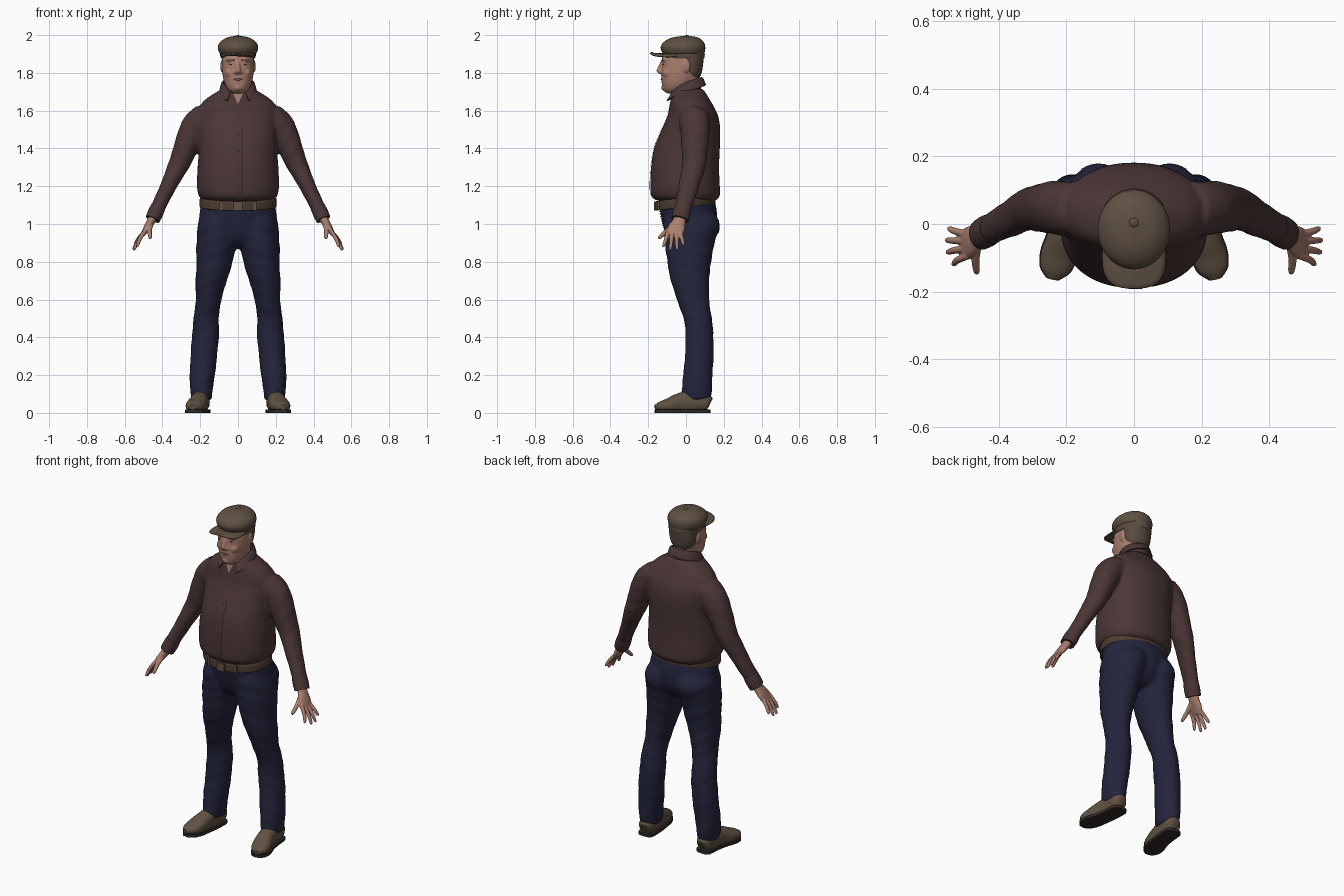
import bpy, bmesh, math
from mathutils import Vector, Matrix

if "Cube" in bpy.data.objects:
    bpy.data.objects.remove(bpy.data.objects["Cube"])


def material(name, r, g, b):
    m = bpy.data.materials.new(name)
    m.use_nodes = True
    m.diffuse_color = (r, g, b, 1)
    node = m.node_tree.nodes["Principled BSDF"]
    node.inputs["Base Color"].default_value = (r, g, b, 1)
    node.inputs["Roughness"].default_value = 0.8
    return m


SHIRT = material("maroon cloth", .07, .036, .036)
SEAM = material("dark seam", .03, .016, .016)
DENIM = material("navy denim", .017, .018, .045)
SKIN = material("skin", .40, .21, .155)
LIP = material("lip", .27, .12, .09)
CAP = material("brown tweed", .115, .08, .055)
SHOE = material("brown leather", .12, .085, .055)
SOLE = material("dark rubber", .03, .022, .018)
BELT = material("belt leather", .075, .045, .03)
HAIR = material("brown hair", .10, .07, .05)


def smooth_path(rings, steps):
    """Catmull-Rom interpolation through tuples of any length."""
    out = []
    for i in range(len(rings) - 1):
        p0, p1, p2 = rings[max(i - 1, 0)], rings[i], rings[i + 1]
        p3 = rings[min(i + 2, len(rings) - 1)]
        for s in range(steps):
            t = s / steps
            out.append([b + t * ((c - a) + t * ((2 * a - 5 * b + 4 * c - d)
                        + t * (3 * b - a - 3 * c + d))) / 2
                        for a, b, c, d in zip(p0, p1, p2, p3)])
    return out + [list(rings[-1])]


def loft(bm, rings, ref=None, power=2.0, sides=32, steps=5, mirror=False, folds=0, low=None, high=None):
    """Skin rings (x, y, z, r1, r2); with ref they stand square to the path."""
    path = smooth_path(rings, steps)
    for s in (1, -1) if mirror else (1,):
        loops = []
        for i, (x, y, z, r1, r2) in enumerate(path):
            u, v = Vector((1, 0, 0)), Vector((0, 1, 0))
            if ref:
                a, b = path[max(i - 1, 0)], path[min(i + 1, len(path) - 1)]
                t = (Vector(b[:3]) - Vector(a[:3])).normalized()
                v = Vector(ref)
                v = (v - t * v.dot(t)).normalized()
                u = v.cross(t)
            loop = []
            for k in range(sides):
                a = math.tau * k / sides
                c, d = math.cos(a), math.sin(a)
                w = 1 + folds * math.sin(z * 60 + a * 2) * math.sin(z * 23 + a)
                p = Vector((x, y, z)) + w * (
                    u * max(r1, .001) * math.copysign(abs(c) ** (2 / power), c)
                    + v * max(r2, .001) * math.copysign(abs(d) ** (2 / power), d))
                if low is not None:
                    p.z = min(max(p.z, low), high)
                loop.append(bm.verts.new((p.x * s, p.y, p.z)))
            loops.append(loop)
        for a, b in zip(loops, loops[1:]):
            for k in range(sides):
                n = (k + 1) % sides
                bm.faces.new((a[k], a[n], b[n], b[k]))
        bm.faces.new(loops[0][::-1])
        bm.faces.new(loops[-1])


def ball(bm, loc, scale, mirror=False):
    for s in (1, -1) if mirror else (1,):
        m = Matrix.Translation((loc[0] * s, loc[1], loc[2])) @ Matrix.Diagonal((*scale, 1))
        bmesh.ops.create_uvsphere(bm, u_segments=20, v_segments=12, radius=1, matrix=m)


def finish(bm, name, mat, voxel=0, relax=4, modifiers=()):
    """Turn a bmesh into a smooth object, optionally fusing its parts."""
    bmesh.ops.recalc_face_normals(bm, faces=bm.faces)
    me = bpy.data.meshes.new(name)
    bm.to_mesh(me)
    bm.free()
    me.materials.append(mat)
    ob = bpy.data.objects.new(name, me)
    bpy.context.scene.collection.objects.link(ob)
    if voxel:
        r = ob.modifiers.new("fuse", 'REMESH')
        r.mode, r.voxel_size = 'VOXEL', voxel
        ob.modifiers.new("relax", 'SMOOTH').iterations = relax
    for kind, settings in modifiers:
        m = ob.modifiers.new(kind, kind)
        for key, value in settings.items():
            setattr(m, key, value)
    if ob.modifiers:
        bpy.context.view_layer.update()
        dg = bpy.context.evaluated_depsgraph_get()
        baked = bpy.data.meshes.new_from_object(ob.evaluated_get(dg))
        ob.modifiers.clear()
        ob.data = baked
    ob.data.polygons.foreach_set("use_smooth", [True] * len(ob.data.polygons))
    ob.data.set_sharp_from_angle(angle=math.radians(50))
    return ob


def simple(name, mat, rings, **kw):
    bm = bmesh.new()
    loft(bm, rings, **kw)
    return finish(bm, name, mat)


def patch(name, mat, target, x, half, z0, z1, front=True, taper=False, mirror=False, lift=.003):
    """Thin cloth plate laid onto the front or back of a garment."""
    bm = bmesh.new()
    y = -.4 if front else .4
    for s in (1, -1) if mirror else (1,):
        rows = []
        for i in range(25):
            t = i / 24
            w = half * (t if taper else 1)
            rows.append([bm.verts.new((s * x + w * k / 4, y, z0 + (z1 - z0) * t)) for k in range(-4, 5)])
        for a, b in zip(rows, rows[1:]):
            for k in range(8):
                bm.faces.new((a[k], a[k + 1], b[k + 1], b[k]))
    wrap = dict(target=target, wrap_method='PROJECT', use_project_y=True, use_project_z=False,
                use_positive_direction=front, use_negative_direction=not front, offset=lift)
    return finish(bm, name, mat, modifiers=[('SHRINKWRAP', wrap)])


# Shirt: trunk fused with both sleeves
bm = bmesh.new()
loft(bm, [(0, 0, 1.125, .185, .16), (0, -.003, 1.15, .208, .182), (0, -.005, 1.2, .217, .184),
          (0, -.005, 1.3, .214, .18), (0, .005, 1.4, .207, .174), (0, .026, 1.5, .21, .155),
          (0, .036, 1.57, .215, .135), (0, .03, 1.62, .205, .118), (0, .022, 1.66, .172, .103),
          (0, .015, 1.69, .128, .092), (0, .01, 1.715, .085, .08)], power=2.2, sides=48)
loft(bm, [(.17, .045, 1.575, .07, .08), (.222, .047, 1.52, .077, .08), (.27, .048, 1.42, .066, .072),
          (.315, .042, 1.31, .055, .062), (.362, .018, 1.215, .044, .055), (.405, -.005, 1.125, .039, .048),
          (.445, -.028, 1.04, .036, .043)], ref=(0, 1, 0), mirror=True, folds=.03)
shirt = finish(bm, "shirt", SHIRT, voxel=.009, relax=5)
simple("sleeve_cuffs", SHIRT, [(.42, -.014, 1.095, .038, .046), (.436, -.022, 1.06, .041, .048),
                               (.452, -.031, 1.025, .039, .046)], ref=(0, 1, 0), mirror=True)
patch("button_placket", SHIRT, shirt, 0, .02, 1.14, 1.65)
patch("placket_edge", SEAM, shirt, .021, .003, 1.14, 1.5, lift=.004)
patch("throat_opening", SKIN, shirt, 0, .036, 1.635, 1.712, taper=True, lift=.005)
for i in range(5):
    patch("button", SEAM, shirt, 0, .005, 1.2 + i * .09, 1.21 + i * .09, lift=.006)

# Collar: folded band, open at the throat, with two points
bm = bmesh.new()
rows = []
for i in range(41):
    a = math.radians(-152 + 304 * i / 40)
    k = abs(a) / math.radians(152)
    tip = max(0, k - .7) / .3
    x, y = math.sin(a), math.cos(a)
    r = .096 * (1 + .25 * tip)
    rows.append([bm.verts.new(p) for p in (
        (.074 * x, .074 * y, 1.70 - .03 * k),
        (.079 * x, .004 + .079 * y, 1.775 - .075 * k * k),
        (.086 * x, .004 + .086 * y, 1.768 - .072 * k * k),
        (r * x, .006 + r * y, 1.738 - .056 * k - .03 * tip))])
for a, b in zip(rows, rows[1:]):
    for k in range(3):
        bm.faces.new((a[k], a[k + 1], b[k + 1], b[k]))
finish(bm, "collar", SHIRT, modifiers=[('SOLIDIFY', dict(thickness=.007, offset=0))])

# Trousers: hips fused with both legs
bm = bmesh.new()
loft(bm, [(0, .003, 1.13, .19, .148), (0, .014, 1.06, .203, .15), (0, .022, .98, .208, .14),
          (0, .02, .92, .19, .115), (0, .02, .885, .12, .08), (0, .02, .87, .03, .03)], sides=48)
loft(bm, [(.09, .02, 1.07, .09, .12), (.1, .028, 1.0, .112, .148), (.112, .021, .9, .108, .132),
          (.125, .016, .8, .096, .116), (.141, .022, .7, .083, .102), (.156, .037, .6, .068, .086),
          (.168, .062, .5, .067, .075), (.173, .072, .4, .072, .074), (.181, .07, .3, .07, .076),
          (.189, .063, .2, .067, .078), (.194, .055, .1, .057, .081), (.192, .052, .068, .052, .078)],
     mirror=True, folds=.025)
trousers = finish(bm, "trousers", DENIM, voxel=.009, relax=5)
patch("fly", DENIM, trousers, .012, .016, .95, 1.07)
patch("back_pockets", DENIM, trousers, .1, .055, .95, 1.05, front=False, mirror=True)

# Belt dips towards the front
belt = simple("belt", BELT, [(0, -.003, 1.09, .2, .155), (0, -.003, 1.095, .203, .159),
                             (0, -.003, 1.13, .203, .159), (0, -.003, 1.14, .198, .155)], sides=48)
for v in belt.data.vertices:
    v.co.z += .12 * v.co.y
bm = bmesh.new()
for x, w in ((0, .05), (-.09, .014), (.09, .014)):
    y = -.006 - .159 * math.sqrt(1 - (x / .203) ** 2)
    m = Matrix.Translation((x, y, 1.095)) @ Matrix.Diagonal((w, .01, .048, 1))
    bmesh.ops.create_cube(bm, size=1, matrix=m)
finish(bm, "buckle_and_loops", SHOE)

# Shoes and soles follow one footprint path, heel to toe
foot = [(.192, .128, .05, .018, .025), (.193, .11, .055, .042, .045), (.198, .03, .06, .046, .058),
        (.208, -.035, .052, .048, .052), (.222, -.09, .04, .053, .038), (.234, -.135, .034, .043, .026),
        (.24, -.163, .03, .016, .012)]
simple("shoes", SHOE, foot, ref=(0, 0, 1), power=2.3, mirror=True, low=.015, high=.2)
soles = [(x, y, .009, r + .003, .03) for x, y, z, r, h in foot]
simple("soles", SOLE, soles, ref=(0, 0, 1), power=5, mirror=True, low=0, high=.017)

# Hands: palm, four fingers and thumb
bm = bmesh.new()
loft(bm, [(.438, -.026, 1.06, .024, .031), (.46, -.036, 1.015, .022, .034),
          (.482, -.05, .98, .018, .045), (.503, -.062, .945, .011, .044)], ref=(0, 1, 0), mirror=True)
for y, tx, ty, tz in ((-.094, .532, -.118, .885), (-.072, .549, -.083, .868),
                      (-.05, .551, -.048, .87), (-.03, .545, -.014, .892)):
    loft(bm, [(.49, y, .965, .011, .011), ((.5 + tx) / 2 + .004, (y + ty) / 2, (.955 + tz) / 2, .0105, .0105),
              (tx, ty, tz, .008, .008), (tx + .002, ty, tz - .005, .003, .003)],
         ref=(0, 1, 0), sides=12, mirror=True)
loft(bm, [(.46, -.05, 1.005, .014, .014), (.468, -.1, .965, .0125, .0125), (.465, -.138, .93, .01, .01),
          (.463, -.146, .921, .004, .004)], ref=(1, 0, 0), sides=12, mirror=True)
finish(bm, "hands", SKIN, voxel=.0035, relax=2)

# Head: skull, neck, nose, brow, cheeks and ears
bm = bmesh.new()
loft(bm, [(0, -.06, 1.69, .025, .035), (0, -.058, 1.705, .048, .06), (0, -.045, 1.735, .068, .082),
          (0, -.032, 1.775, .079, .099), (0, -.028, 1.82, .084, .103), (0, -.022, 1.88, .084, .105),
          (0, -.015, 1.94, .07, .09)], power=2.2)
loft(bm, [(0, .02, 1.6, .07, .07), (0, .008, 1.7, .067, .07), (0, 0, 1.8, .066, .072)])
loft(bm, [(0, -.122, 1.865, .012, .01), (0, -.133, 1.835, .011, .014), (0, -.139, 1.81, .015, .017),
          (0, -.13, 1.795, .015, .014)], steps=4)
ball(bm, (0, -.115, 1.722), (.026, .016, .017))
ball(bm, (.016, -.13, 1.803), (.009, .012, .009), True)
ball(bm, (.034, -.112, 1.866), (.028, .016, .009), True)
ball(bm, (.042, -.098, 1.8), (.027, .026, .026), True)
ball(bm, (.085, .002, 1.835), (.009, .02, .033), True)
finish(bm, "head", SKIN, voxel=.005, relax=3)
for name, mat, loc, size, pair in (
        ("lips", LIP, (0, -.127, 1.766), (.024, .007, .006), False),
        ("eyes", SOLE, (.033, -.119, 1.845), (.012, .006, .003), True),
        ("eyebrows", HAIR, (.034, -.125, 1.868), (.021, .005, .003), True)):
    bm = bmesh.new()
    ball(bm, loc, size, pair)
    finish(bm, name, mat)
simple("hair", HAIR, [(0, .025, 1.775, .055, .046), (0, .025, 1.8, .074, .058),
                      (0, .025, 1.85, .084, .066), (0, .025, 1.9, .087, .07)])

# Flat cap: band, puffed crown, brim and top button
simple("cap_band", CAP, [(0, -.012, 1.875, .089, .107), (0, -.012, 1.89, .094, .111), (0, -.012, 1.91, .094, .111)])
simple("cap_crown", CAP, [(0, -.014, 1.897, .088, .1), (0, -.014, 1.908, .1, .112), (0, -.016, 1.935, .107, .118),
                          (0, -.012, 1.962, .096, .107), (0, -.006, 1.985, .064, .074),
                          (0, 0, 1.994, .025, .03), (0, 0, 1.995, .002, .002)], sides=40)
brim = simple("cap_brim", CAP, [(0, -.095, 1.896, .086, .088), (0, -.095, 1.9, .093, .095),
                                (0, -.095, 1.906, .093, .095), (0, -.095, 1.911, .084, .086)],
              power=2.8, sides=48)
for v in brim.data.vertices:
    v.co.z -= 1.8 * v.co.x ** 2
bm = bmesh.new()
ball(bm, (0, .004, 1.994), (.014, .014, .006))
finish(bm, "cap_button", CAP)
